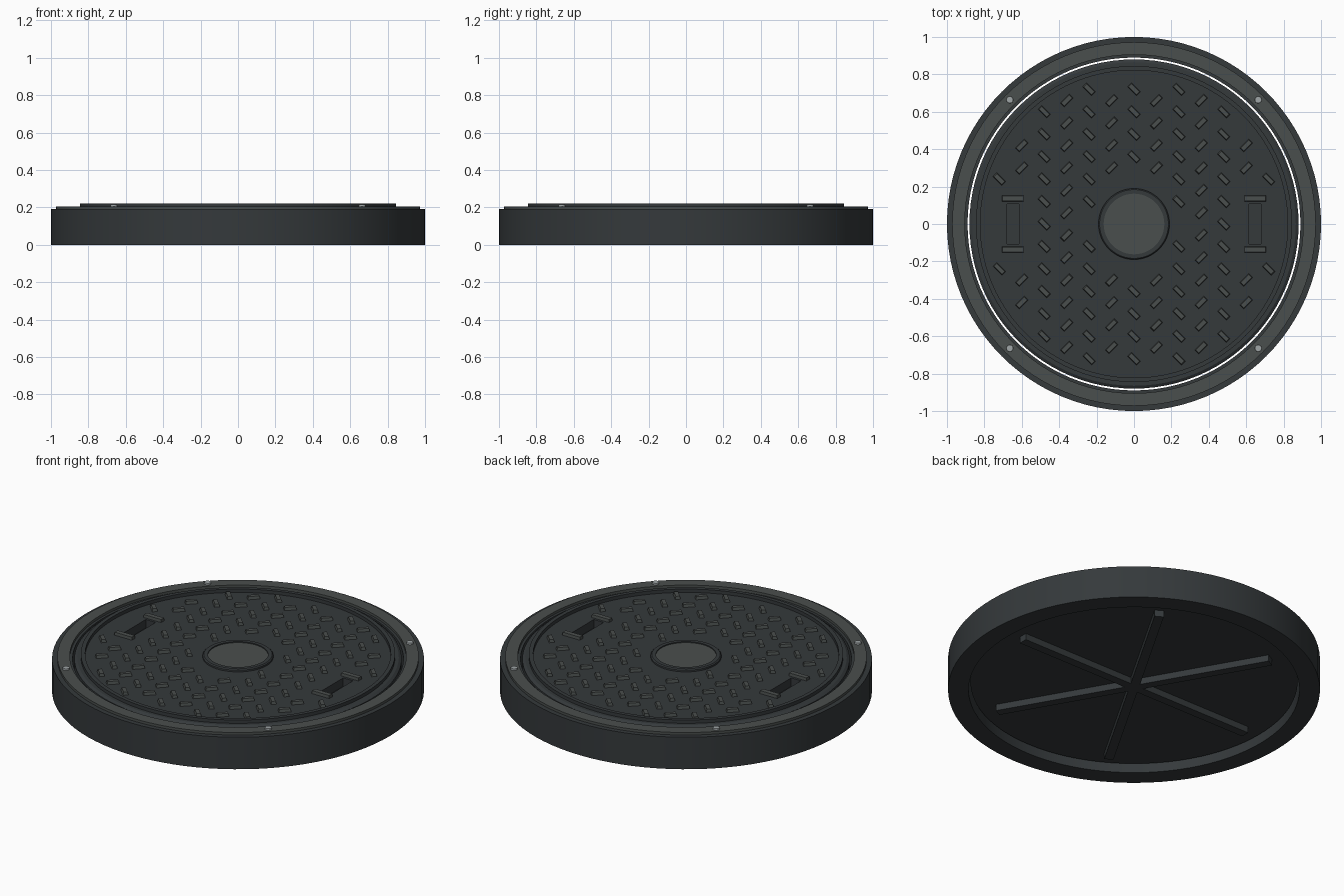
import bpy, bmesh, math
from mathutils import Matrix, Vector

if "Cube" in bpy.data.objects:
    bpy.data.objects.remove(bpy.data.objects["Cube"])


def material(name, rgb):
    m = bpy.data.materials.new(name)
    m.diffuse_color = (*rgb, 1)
    m.use_nodes = True
    m.node_tree.nodes["Principled BSDF"].inputs["Base Color"].default_value = m.diffuse_color
    return m


DARK = material("dark_iron", (0.035, 0.041, 0.044))
WORN = material("worn_iron", (0.068, 0.077, 0.074))
STEEL = material("steel", (0.35, 0.38, 0.39))


def finish(name, bm, mat, smooth=False):
    bmesh.ops.recalc_face_normals(bm, faces=bm.faces[:])
    mesh = bpy.data.meshes.new(name)
    bm.to_mesh(mesh)
    bm.free()
    mesh.materials.append(mat)
    ob = bpy.data.objects.new(name, mesh)
    bpy.context.collection.objects.link(ob)
    if smooth:
        bpy.ops.object.select_all(action='DESELECT')
        ob.select_set(True)
        bpy.context.view_layer.objects.active = ob
        bpy.ops.object.shade_smooth_by_angle(angle=math.radians(30))
    return ob


def lathe(name, profile, mat, closed=True, steps=96):
    """Spin an (r, z) profile round the z axis."""
    bm = bmesh.new()
    vs = [bm.verts.new((r, 0, z)) for r, z in profile]
    pairs = list(zip(vs, vs[1:])) + ([(vs[-1], vs[0])] if closed else [])
    es = [bm.edges.new(p) for p in pairs]
    bmesh.ops.spin(bm, geom=vs + es, cent=(0, 0, 0), axis=(0, 0, 1),
                   angle=2 * math.pi, steps=steps, use_duplicate=False)
    bmesh.ops.remove_doubles(bm, verts=bm.verts[:], dist=1e-5)
    return finish(name, bm, mat, True)


def add_box(bm, x, y, z0, z1, sx, sy, angle=0, taper=0):
    """Box from z0 to z1; taper insets the top face."""
    mat = Matrix.Translation((x, y, (z0 + z1) / 2)) @ Matrix.Rotation(angle, 4, 'Z')
    for v in bmesh.ops.create_cube(bm, size=1)["verts"]:
        t = taper if v.co.z > 0 else 0
        v.co = mat @ Vector((v.co.x * (sx - 2 * t), v.co.y * (sy - 2 * t),
                             v.co.z * (z1 - z0)))


def mirror_x(ob):
    ob.modifiers.new("mirror", 'MIRROR').use_axis[0] = True


# Outer frame and its raised worn band
lathe("frame", [(0.89, 0), (1, 0), (1, 0.19), (0.89, 0.19)], DARK)
lathe("frame_band", [(0.905, 0.18), (0.972, 0.18), (0.972, 0.205), (0.905, 0.205)], WORN)

# Lid with a narrow gap to the frame
lid = lathe("lid", [(0, 0.05), (0.88, 0.05), (0.88, 0.19), (0.865, 0.2), (0, 0.2)],
            DARK, closed=False)
lathe("lid_ring", [(0.822, 0.19), (0.845, 0.19), (0.845, 0.22), (0.822, 0.22)], DARK)

# Centre boss
lathe("boss_ring", [(0.162, 0.19), (0.19, 0.19), (0.19, 0.21), (0.184, 0.216),
                    (0.162, 0.216)], DARK)
lathe("boss_disc", [(0, 0.19), (0.162, 0.19), (0.162, 0.21), (0, 0.21)], WORN, closed=False)

# Diagonal treads in a staggered grid, clear of boss and lifting pockets
bm = bmesh.new()
for i in range(-6, 7):
    for j in range(-7, 8):
        x, y = i * 0.12, j * 0.12 + (i % 2) * 0.06
        if 0.25 < math.hypot(x, y) < 0.78 and not (abs(x) > 0.55 and abs(y) < 0.22):
            add_box(bm, x, y, 0.195, 0.217, 0.07, 0.032,
                    math.radians(45 if i % 2 else -45), 0.005)
finish("treads", bm, WORN)

# Lifting pockets cut into the lid
bm = bmesh.new()
for s in (-1, 1):
    add_box(bm, s * 0.648, 0, 0.15, 0.25, 0.064, 0.214)
cutter = finish("pocket_cutter", bm, DARK)
cutter.hide_render = True
cutter.hide_set(True)
cut = lid.modifiers.new("pockets", 'BOOLEAN')
cut.object = cutter
cut.operation = 'DIFFERENCE'
cut.solver = 'EXACT'

# Grip bars at the pocket ends
bm = bmesh.new()
for s in (-1, 1):
    add_box(bm, 0.648, s * 0.137, 0.19, 0.217, 0.118, 0.034, 0, 0.003)
mirror_x(finish("grip_bars", bm, WORN))

# Frame screws on the diagonals
bm = bmesh.new()
for s in (-1, 1):
    bmesh.ops.create_cone(bm, cap_ends=True, segments=16, radius1=0.02, radius2=0.018,
                          depth=0.02,
                          matrix=Matrix.Translation((0.664, s * 0.664, 0.204)))
mirror_x(finish("screws", bm, STEEL, True))

# Crossing stiffener ribs under the lid
bm = bmesh.new()
for k in range(3):
    add_box(bm, 0, 0, 0.012, 0.06, 1.56, 0.05, k * math.pi / 3)
finish("ribs", bm, DARK)
